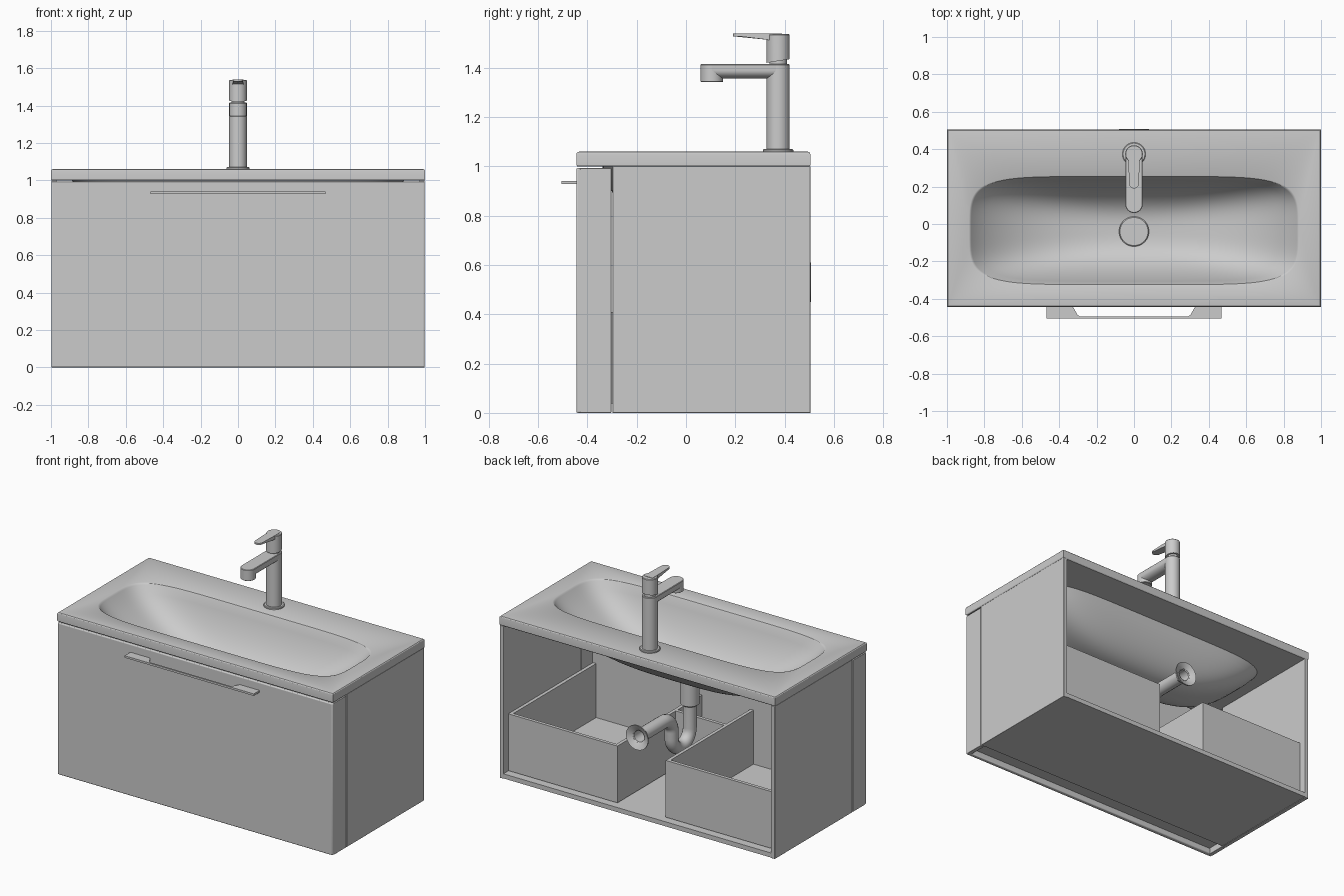
import bpy, bmesh
from math import sin, cos, pi, radians

if "Cube" in bpy.data.objects:
    bpy.data.objects.remove(bpy.data.objects["Cube"])


def finish(name, bm):
    bmesh.ops.recalc_face_normals(bm, faces=bm.faces[:])
    me = bpy.data.meshes.new(name)
    bm.to_mesh(me)
    bm.free()
    ob = bpy.data.objects.new(name, me)
    bpy.context.collection.objects.link(ob)
    return ob


def skin(bm, rings):
    # quads between successive closed rings of equal length
    vs = [[bm.verts.new(p) for p in r] for r in rings]
    n = len(vs[0])
    for a, b in zip(vs, vs[1:]):
        for i in range(n):
            bm.faces.new((a[i], a[(i + 1) % n], b[(i + 1) % n], b[i]))
    return vs


def loft(name, rings, caps=True):
    bm = bmesh.new()
    vs = skin(bm, rings)
    if caps:
        bm.faces.new(vs[0])
        bm.faces.new(vs[-1])
    return finish(name, bm)


def box(name, x0, x1, y0, y1, z0, z1, bevel=0.0):
    ob = loft(name, [[(x0, y0, z), (x1, y0, z), (x1, y1, z), (x0, y1, z)] for z in (z0, z1)])
    if bevel:
        m = ob.modifiers.new("bevel", "BEVEL")
        m.width, m.segments = bevel, 3
    return ob


def circle(r, y, z, n=48):
    return [(r * cos(2 * pi * i / n), y + r * sin(2 * pi * i / n), z) for i in range(n)]


def turned(name, y, profile):
    return loft(name, [circle(r, y, z) for r, z in profile])


# ---- cabinet carcass
for side, s in (("left", -1), ("right", 1)):
    xs = sorted((s * 0.997, s * 0.97))
    box(side + "_side_panel", *xs, -0.298, 0.505, 0, 1.0, 0.002)
    box(side + "_front_return", *xs, -0.43, -0.303, 0, 0.993, 0.002)
box("bottom_panel", -0.97, 0.97, -0.298, 0.505, 0.003, 0.033)
box("drawer_front", -0.997, 0.997, -0.445, -0.418, 0, 0.993, 0.006)

# ---- drawer: two trays around the pipe space, joined in front
T, Y0, Y1, Z0, Z1 = 0.022, -0.418, 0.46, 0.038, 0.41
for side, s in (("left", -1), ("right", 1)):
    xi, xo = 0.175, 0.966
    box(side + "_drawer_outer_wall", *sorted((s * xo, s * (xo - T))), Y0, Y1, Z0, Z1)
    box(side + "_drawer_inner_wall", *sorted((s * xi, s * (xi + T))), Y0, Y1, Z0, Z1)
    box(side + "_drawer_back", *sorted((s * (xi + T), s * (xo - T))), Y1 - T, Y1, Z0, Z1)
    box(side + "_drawer_floor", *sorted((s * (xi + T), s * (xo - T))), Y0, Y1 - T, Z0, Z0 + 0.018)
box("drawer_centre_wall", -0.175, 0.175, -0.165, -0.165 + T, Z0, Z1)
box("drawer_centre_floor", -0.175, 0.175, Y0, -0.165, Z0, Z0 + 0.018)

# ---- pull handle: flat bar with a tapered finger opening
half = [(0.468, -0.44), (0.468, -0.505)]
cut = [(0.29, -0.494), (0.302, -0.485), (0.328, -0.44)]
outline = half + [(-x, y) for x, y in half[::-1]] + [(-x, y) for x, y in cut[::-1]] + cut
loft("pull_handle", [[(x, y, z) for x, y in outline] for z in (0.928, 0.941)])

# ---- basin: slab with sunken bowl
CY, N, K = -0.035, 128, 20


def oval(a, b, z, s=1.0):
    p, q = 2.4 + 3.6 * s, 2.4 + 1.8 * s
    pts = []
    for i in range(N):
        t = 2 * pi * (i + 0.5) / N
        c, d = cos(t), sin(t)
        pts.append((a * s * (1 if c > 0 else -1) * abs(c) ** (2 / p),
                    CY + b * s * (1 if d > 0 else -1) * abs(d) ** (2 / q), z))
    return pts


def bowl(a, b, top, depth):
    rings = []
    for k in range(K):
        s = 1 - 0.95 * k / (K - 1)
        rings.append(oval(a, b, top - depth * max(0, 1 - s ** 2.8) ** 0.9, s))
    return rings


def rect(inset, z):
    x, y0, y1 = 1 - inset, -0.445 + inset, 0.505 - inset
    return [(-x, y0, z), (x, y0, z), (x, y1, z), (-x, y1, z)]


def loop_edges(bm, ring):
    return [bm.edges.get((ring[i], ring[(i + 1) % len(ring)])) for i in range(len(ring))]


bm = bmesh.new()
slab = skin(bm, [rect(0.012, 1.06), rect(0.0055, 1.0585), rect(0.0015, 1.0545),
                 rect(0, 1.048), rect(0, 1.006), rect(0.004, 1.0)])
inner = skin(bm, [oval(0.882, 0.295, 1.06), oval(0.875, 0.289, 1.057)] + bowl(0.87, 0.285, 1.05, 0.305))
outer = skin(bm, bowl(0.89, 0.305, 1.0, 0.285))
for r in (inner[-1], outer[-1]):
    bm.faces.new(r)
for a, b in ((slab[0], inner[0]), (slab[-1], outer[0])):
    bmesh.ops.triangle_fill(bm, use_beauty=True, normal=(0, 0, 1),
                            edges=loop_edges(bm, a) + loop_edges(bm, b))
finish("basin", bm)
turned("drain_cap", -0.04, [(0.07, 0.735), (0.08, 0.745), (0.08, 0.757), (0.075, 0.761)])

# ---- waste trap under the bowl
turned("trap_collar", -0.04, [(0.05, 0.74), (0.05, 0.70), (0.058, 0.695), (0.058, 0.55), (0.045, 0.54)])
path = [(-0.04, 0.6)]
path += [(0.055 - 0.095 * cos(radians(a)), 0.395 - 0.095 * sin(radians(a))) for a in range(0, 181, 12)]
path += [(0.24 - 0.09 * cos(radians(a)), 0.44 + 0.09 * sin(radians(a))) for a in range(0, 91, 10)]
path += [(0.49, 0.53)]
cu = bpy.data.curves.new("trap_pipe", "CURVE")
cu.dimensions = "3D"
cu.bevel_depth, cu.bevel_resolution = 0.042, 6
sp = cu.splines.new("POLY")
sp.points.add(len(path) - 1)
for p, (y, z) in zip(sp.points, path):
    p.co = (0, y, z, 1)
pipe = bpy.data.objects.new("trap_pipe", cu)
bpy.context.collection.objects.link(pipe)

# wall flange, flared and hollow
flange = [(0.042, 0.455), (0.05, 0.465), (0.055, 0.485), (0.08, 0.5), (0.08, 0.508), (0.05, 0.495), (0.036, 0.485), (0.036, 0.3)]
loft("wall_flange", [[(x, y, 0.53 + z) for x, z, y in circle(r, 0, y)] for r, y in flange], caps=False)

# ---- tap
TY = 0.374
turned("tap_base", TY, [(0.062, 1.06), (0.062, 1.067), (0.058, 1.071)])
turned("tap_body", TY, [(0.047, 1.065), (0.047, 1.412), (0.044, 1.415)])
turned("tap_neck", TY, [(0.036, 1.41), (0.036, 1.45)])
turned("spout_tip", 0.105, [(0.042, 1.342), (0.046, 1.345), (0.046, 1.412), (0.043, 1.415)])
section = [(-0.043, 1.415), (-0.046, 1.412)]
section += [(-0.046 * cos(pi * i / 16), 1.39 - 0.034 * sin(pi * i / 16)) for i in range(17)]
section += [(0.046, 1.412), (0.043, 1.415)]
loft("spout", [[(x, y, z) for x, z in section] for y in (0.105, TY)])
# control knob with slanted underside
loft("tap_knob", [[(x, y, 1.428 + (y - TY) * 0.16) for x, y, z in circle(0.047, TY, 0)],
                  circle(0.047, TY, 1.533), circle(0.044, TY, 1.537)])
# lever with rounded tip, thicker at the knob
plan = [(0.026 * cos(a), 0.216 + 0.026 * sin(a)) for a in [pi + pi * i / 12 for i in range(13)]]
plan += [(0.03, 0.33), (0.03, 0.39), (-0.03, 0.39), (-0.03, 0.33)]
loft("tap_lever", [[(x, y, 1.528 - max(0, y - 0.216) * 0.12) for x, y in plan],
                   [(x, y, 1.539) for x, y in plan]])

# ---- shading
bpy.ops.object.select_all(action="DESELECT")
pipe.select_set(True)
bpy.context.view_layer.objects.active = pipe
bpy.ops.object.convert(target="MESH")
bpy.ops.object.select_all(action="SELECT")
bpy.ops.object.shade_smooth_by_angle(angle=radians(32))
